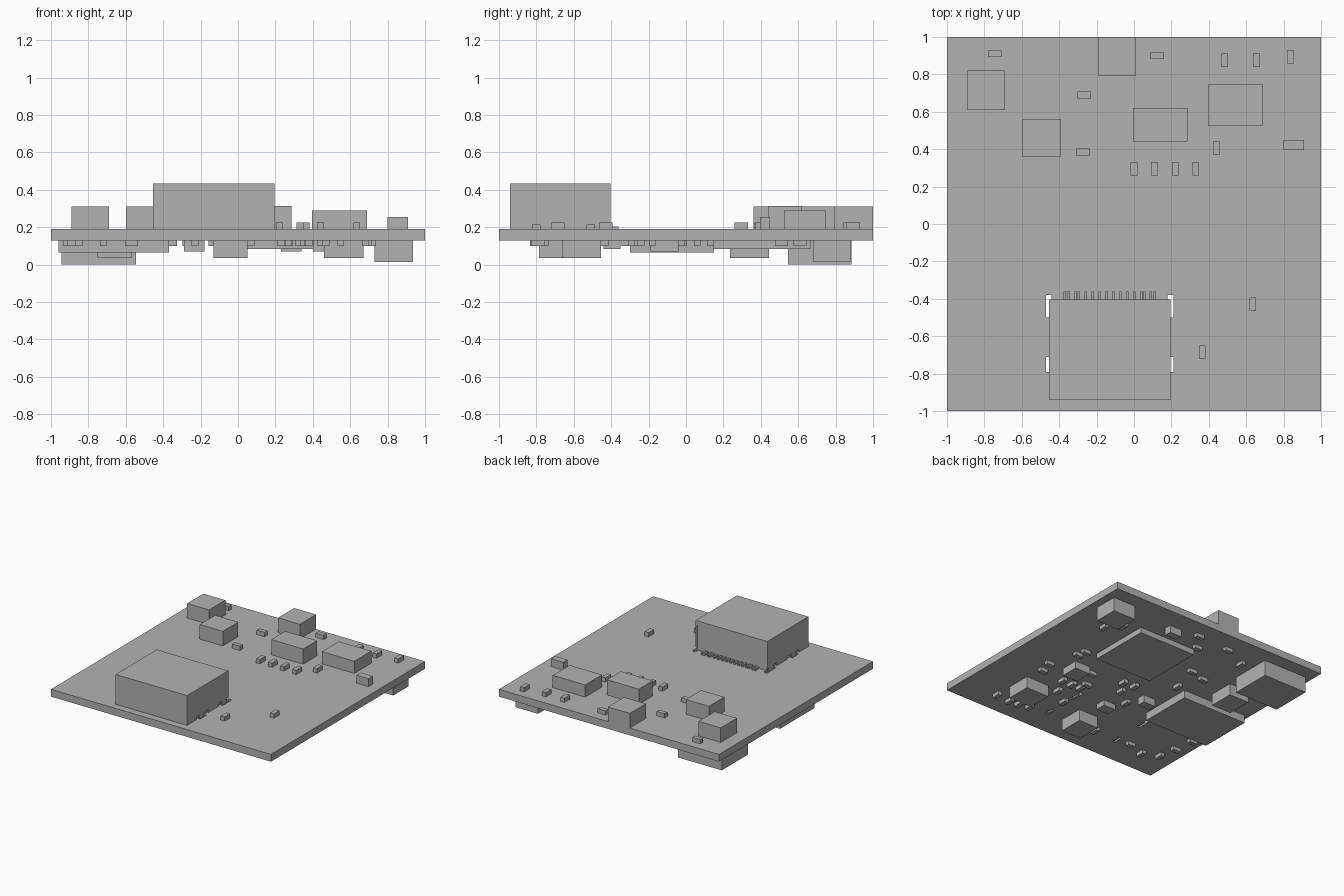
import bpy
import bmesh

cube = bpy.data.objects.get("Cube")
if cube:
    bpy.data.objects.remove(cube, do_unlink=True)

grey = bpy.data.materials.new("plain_grey")
grey.use_nodes = True
grey.diffuse_color = (0.45, 0.45, 0.45, 1)
grey.node_tree.nodes["Principled BSDF"].inputs["Base Color"].default_value = grey.diffuse_color

BOTTOM, TOP = 0.13, 0.19


def make_object(name, bm):
    mesh = bpy.data.meshes.new(name)
    bm.to_mesh(mesh)
    bm.free()
    mesh.materials.append(grey)
    obj = bpy.data.objects.new(name, mesh)
    bpy.context.collection.objects.link(obj)
    return obj


def add_box(bm, x0, x1, y0, y1, z0, z1):
    verts = bmesh.ops.create_cube(bm, size=1)["verts"]
    for v in verts:
        v.co.x = x1 if v.co.x > 0 else x0
        v.co.y = y1 if v.co.y > 0 else y0
        v.co.z = z1 if v.co.z > 0 else z0


def box(name, *bounds):
    bm = bmesh.new()
    add_box(bm, *bounds)
    return make_object(name, bm)


def small_parts(name, centres, sx, sy, z0, z1):
    bm = bmesh.new()
    for x, y in centres:
        add_box(bm, x - sx / 2, x + sx / 2, y - sy / 2, y + sy / 2, z0, z1)
    return make_object(name, bm)


# Board with four mounting slots for the connector
board = box("board", -1, 1, -1, 1, BOTTOM, TOP)
bm = bmesh.new()
for x in (-0.455, 0.195):
    for y0, y1 in ((-0.5, -0.38), (-0.79, -0.71)):
        add_box(bm, x - 0.015, x + 0.015, y0, y1, 0, 0.3)
cutter = make_object("slot_cutter", bm)
cutter.hide_render = True
cutter.hide_viewport = True
cut = board.modifiers.new("slots", "BOOLEAN")
cut.operation = "DIFFERENCE"
cut.solver = "EXACT"
cut.object = cutter

# Connector: inner body, overhanging roof, side walls with tabs in the slots
box("connector_body", -0.445, 0.185, -0.94, -0.412, TOP, 0.40)
box("connector_roof", -0.455, 0.195, -0.94, -0.405, 0.40, 0.435)
for side, x in (("right", -0.455), ("left", 0.185)):
    box(side + "_connector_wall", x, x + 0.01, -0.94, -0.405, 0.215, 0.40)
    bm = bmesh.new()
    for y0, y1 in ((-0.94, -0.82), (-0.78, -0.72), (-0.66, -0.53), (-0.49, -0.42)):
        in_slot = y1 - y0 < 0.1
        add_box(bm, x, x + 0.01, y0, y1, BOTTOM if in_slot else TOP, 0.215)
    make_object(side + "_connector_tabs", bm)

# Solder pins behind the connector
pins = [(-0.295 + 0.037 * i, -0.387) for i in range(10)]
pins += [(x, -0.387) for x in (-0.37, -0.35, -0.315, 0.055, 0.09, 0.11)]
small_parts("connector_pins", pins, 0.014, 0.05, TOP, 0.205)

# Larger parts on the upper side: x range, y range, height
upper = {
    "corner_inductor": (-0.89, -0.69, 0.61, 0.82, 0.31),
    "middle_inductor": (-0.60, -0.39, 0.36, 0.56, 0.31),
    "edge_socket": (-0.19, 0.01, 0.79, 1.0, 0.31),
    "centre_block": (-0.005, 0.285, 0.44, 0.62, 0.315),
    "left_block": (0.395, 0.69, 0.525, 0.745, 0.29),
    "left_diode": (0.80, 0.91, 0.395, 0.45, 0.255),
}
for name, (x0, x1, y0, y1, z) in upper.items():
    box(name, x0, x1, y0, y1, TOP, z)

# Small parts on the upper side
small_parts("upper_chips_across", [(-0.745, 0.91), (0.125, 0.9), (-0.265, 0.69),
            (-0.275, 0.385)], 0.072, 0.036, TOP, 0.225)
lengthwise = [(0.11 * i, 0.295) for i in range(4)]
lengthwise += [(0.485, 0.875), (0.655, 0.875), (0.837, 0.895), (0.44, 0.405),
               (0.635, -0.43), (0.365, -0.685)]
small_parts("upper_chips_along", lengthwise, 0.036, 0.072, TOP, 0.225)

# Larger parts on the underside: x range, y range, lowest point
lower = {
    "lower_socket": (-0.945, -0.545, 0.545, 0.885, 0.0),
    "lower_corner_block": (0.73, 0.935, 0.68, 0.88, 0.015),
    "lower_right_block": (-0.75, -0.57, 0.235, 0.445, 0.035),
    "lower_left_block": (0.46, 0.67, -0.66, -0.455, 0.035),
    "lower_front_block": (-0.13, 0.05, -0.785, -0.58, 0.035),
    "processor": (-0.03, 0.49, 0.145, 0.665, 0.085),
    "memory_chip": (-0.96, -0.37, -0.3, 0.15, 0.065),
    "lower_regulator": (0.4, 0.54, -0.19, -0.04, 0.07),
    "lower_crystal": (-0.11, 0.0, -0.44, -0.35, 0.085),
    "lower_capacitor": (-0.29, -0.18, -0.17, -0.1, 0.07),
    "lower_rear_capacitor": (0.23, 0.34, 0.77, 0.83, 0.07),
}
for name, (x0, x1, y0, y1, z) in lower.items():
    box(name, x0, x1, y0, y1, z, BOTTOM)

# Small parts on the underside
small_parts("lower_chips_across", [
    (0.08, 0.86), (-0.02, 0.72), (-0.22, 0.84), (-0.22, 0.42), (-0.36, 0.38),
    (0.58, 0.13), (0.60, 0.06), (0.65, -0.29), (0.68, -0.18), (0.34, -0.09),
    (-0.57, -0.72), (-0.88, -0.56), (-0.9, -0.39), (0.26, -0.24)],
    0.07, 0.036, 0.1, BOTTOM)
small_parts("lower_chips_along", [
    (0.72, 0.51), (0.62, 0.61), (-0.43, 0.74), (0.44, -0.31), (0.35, -0.31),
    (0.27, -0.31), (0.37, -0.45), (0.23, -0.55), (0.68, -0.79), (0.55, -0.8),
    (0.47, -0.79), (0.38, -0.77), (0.07, -0.04), (-0.03, -0.03), (0, -0.15),
    (-0.14, -0.26), (-0.28, 0.18), (-0.72, -0.77), (-0.85, -0.71), (-0.23, -0.73)],
    0.036, 0.07, 0.1, BOTTOM)
